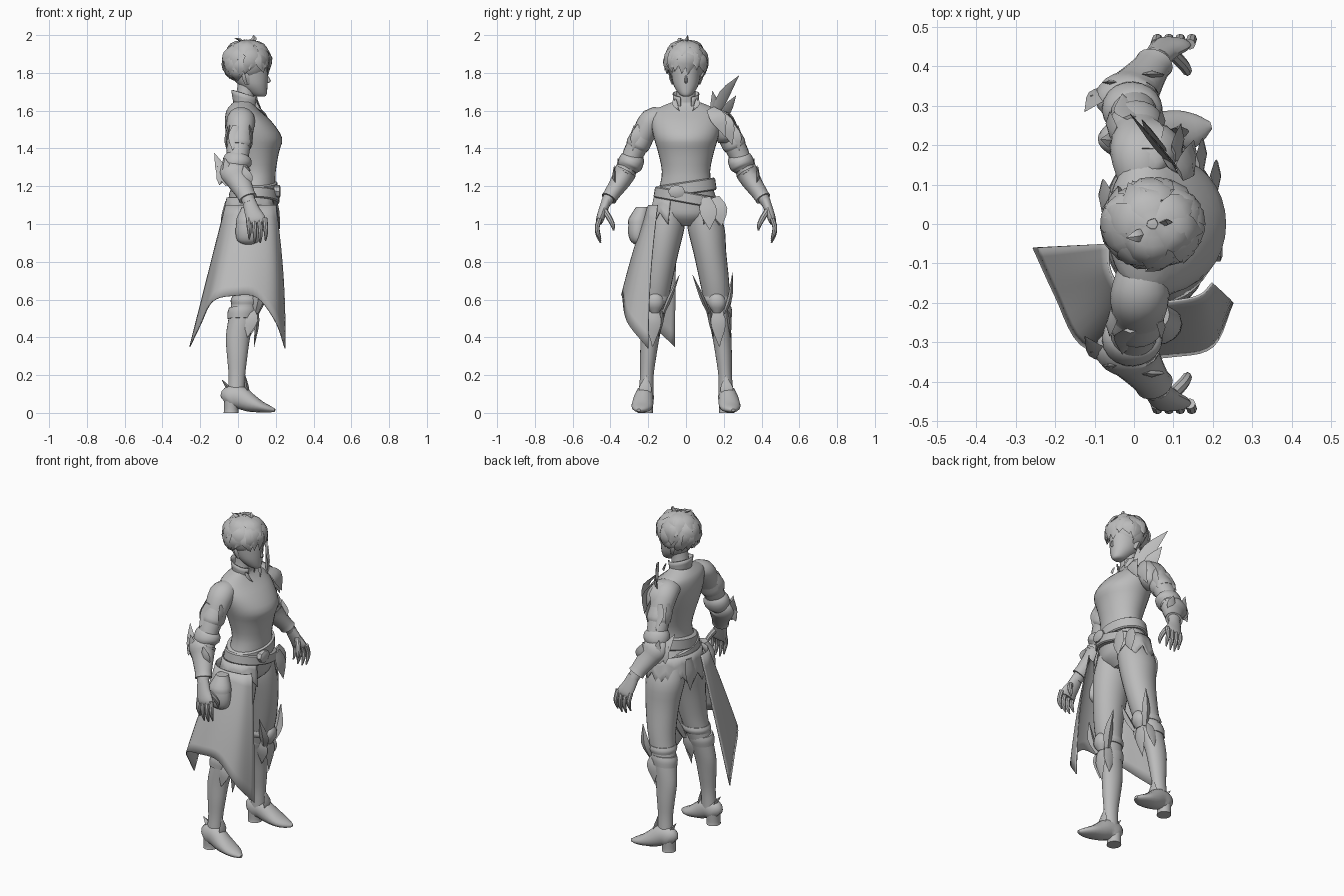
import bpy, bmesh, math, random
from mathutils import Vector

random.seed(4)
X, Y, Z = Vector((1, 0, 0)), Vector((0, 1, 0)), Vector((0, 0, 1))
D = Vector((1, -1, 0)).normalized()
grey = bpy.data.materials.new("plain_grey")
grey.diffuse_color = (0.5, 0.5, 0.5, 1)


def finish(name, bm, angle=40):
    bmesh.ops.recalc_face_normals(bm, faces=bm.faces)
    me = bpy.data.meshes.new(name)
    bm.to_mesh(me)
    bm.free()
    me.materials.append(grey)
    for p in me.polygons:
        p.use_smooth = True
    me.set_sharp_from_angle(angle=math.radians(angle))
    ob = bpy.data.objects.new(name, me)
    bpy.context.collection.objects.link(ob)
    return ob


def spline(pts, k):
    """Catmull-Rom through points of any dimension."""
    p = [Vector(q) for q in pts]
    p = [p[0] * 2 - p[1]] + p + [p[-1] * 2 - p[-2]]
    out = []
    for i in range(1, len(p) - 2):
        a, b, c, d = p[i - 1:i + 3]
        for j in range(k):
            t = j / k
            out.append(0.5 * (2 * b + (c - a) * t + (2 * a - 5 * b + 4 * c - d) * t * t
                              + (3 * b - a - 3 * c + d) * t ** 3))
    return out + [p[-2]]


def loft(name, secs, n=24, ref=None, k=3, tilt=0, side=1):
    """Skin rings (x, y, z, ru, rv); rings are level, or square to the path when ref is given."""
    rings = spline([(x, y * side, z, a, b) for x, y, z, a, b in secs], k)
    cs = [Vector(r[:3]) for r in rings]
    bm = bmesh.new()
    rows = []
    for i, r in enumerate(rings):
        u, v = X, Y
        if ref:
            t = (cs[min(i + 1, len(cs) - 1)] - cs[max(i - 1, 0)]).normalized()
            u = (ref - t * ref.dot(t)).normalized()
            v = t.cross(u)
        row = []
        for j in range(n):
            a = 2 * math.pi * j / n
            q = cs[i] + u * max(r[3], .001) * math.cos(a) + v * max(r[4], .001) * math.sin(a)
            q.z += tilt * q.y
            row.append(bm.verts.new(q))
        rows.append(row)
    for a, b in zip(rows, rows[1:]):
        for j in range(n):
            bm.faces.new((a[j], a[(j + 1) % n], b[(j + 1) % n], b[j]))
    bm.faces.new(rows[0])
    bm.faces.new(rows[-1])
    return finish(name, bm)


def blade(name, pts, w, t, ref, side=1):
    """Pointed leaf with a diamond section along three points."""
    (a, b, c) = pts
    return loft(name, [(*a, w * .6, t * .7), (*b, w, t), (*c, .001, .001)], 4, ref, 3, 0, side)


def sheet(name, f, nu, nv, thick=.006):
    bm = bmesh.new()
    g = [[bm.verts.new(f(i / nu, j / nv)) for j in range(nv + 1)] for i in range(nu + 1)]
    for i in range(nu):
        for j in range(nv):
            bm.faces.new((g[i][j], g[i + 1][j], g[i + 1][j + 1], g[i][j + 1]))
    ob = finish(name, bm)
    m = ob.modifiers.new("thickness", "SOLIDIFY")
    m.thickness, m.offset = thick, 0


# Torso and head
loft("torso", [(.06, 0, .99, .07, .07), (.065, 0, 1.04, .115, .15), (.065, 0, 1.1, .125, .17),
               (.09, 0, 1.2, .107, .14), (.095, 0, 1.28, .105, .128), (.09, 0, 1.38, .127, .148),
               (.087, 0, 1.455, .147, .17), (.055, 0, 1.54, .125, .185), (.027, 0, 1.6, .088, .17),
               (.025, 0, 1.635, .06, .1), (.035, 0, 1.66, .05, .055), (.045, 0, 1.75, .045, .048)], 32)
loft("head", [(.12, 0, 1.675, .022, .016), (.108, 0, 1.687, .044, .036), (.082, 0, 1.73, .074, .064),
              (.064, 0, 1.78, .094, .076), (.057, 0, 1.83, .1, .08), (.05, 0, 1.9, .095, .078),
              (.045, 0, 1.95, .05, .04)])
loft("nose", [(.15, 0, 1.79, .006, .005), (.162, 0, 1.757, .012, .008), (.152, 0, 1.745, .005, .006)], 8)
loft("lips", [(.143, 0, 1.724, .006, .015), (.146, 0, 1.716, .008, .018), (.14, 0, 1.708, .006, .014)], 10)
for s, side in ((1, "left"), (-1, "right")):
    blade(side + "_ear", [(.05, .07, 1.74), (.04, .083, 1.78), (.03, .086, 1.82)], .02, .008, X, s)
    blade(side + "_lapel", [(.095, .06, 1.66), (.108, .058, 1.635), (.125, .035, 1.6)], .014, .005, Y, s)
sheet("collar", lambda u, v: Vector((.035 + (.056 + .012 * v) * math.cos(.45 + u * 5.38),
                                     (.06 + .008 * v) * math.sin(.45 + u * 5.38),
                                     1.615 + .075 * v - .02 * math.cos(.45 + u * 5.38))), 24, 3)

# Hair: cap with overlapping pointed locks
HC, HR = Vector((.047, 0, 1.86)), Vector((.12, .106, .112))


def scalp(polar, az, r):
    p, a = math.radians(polar), az
    return HC + Vector((HR.x * math.sin(p) * math.cos(a), HR.y * math.sin(p) * math.sin(a),
                        HR.z * math.cos(p))) * r


loft("hair_cap", [(HC.x - .004, 0, HC.z + .113 * math.sin(q), .118 * math.cos(q), .104 * math.cos(q))
                  for q in [math.radians(d) for d in (-42, -25, 0, 25, 50, 70, 88)]])
for row, (t0, t1, t2, n) in enumerate([(6, 42, 82, 8), (35, 72, 112, 12), (62, 98, 130, 14), (95, 122, 150, 12)]):
    for i in range(n):
        az = 2 * math.pi * (i + .5 * (row % 2)) / n + random.uniform(-.15, .15)
        front = math.cos(az)
        if row == 3 and front > -.1:
            continue
        cut = 14 * max(0, front) if row == 2 else 0
        j, tw = random.uniform(-8, 8), random.uniform(-.25, .25)
        blade("hair_lock", [scalp(t0, az, .97), scalp(t1 - cut, az + tw, 1.03),
                            scalp(t2 - cut + j, az + tw * 2, (1.12, 1.15, 1.13, 1.08)[row])],
              .038, .012, Vector((-math.sin(az), math.cos(az), 0)))
blade("hair_tuft", [(.06, .0, 1.955), (.085, .005, 1.98), (.08, .01, 2.0)], .014, .008, X)
blade("hair_tuft_back", [(.03, -.02, 1.95), (.01, -.03, 1.975), (-.02, -.035, 1.985)], .016, .008, Y)

for s, side in ((1, "left"), (-1, "right")):
    # Legs and boots
    loft(side + "_leg", [(.065, .085, 1.08, .11, .08), (.065, .106, .98, .115, .098), (.07, .126, .85, .1, .087),
                         (.06, .15, .7, .083, .078), (.043, .163, .6, .073, .07), (.02, .178, .5, .07, .06),
                         (0, .19, .4, .064, .05), (-.004, .2, .3, .054, .043), (-.006, .207, .2, .044, .036),
                         (-.01, .212, .1, .044, .04)], 24, side=s)
    loft(side + "_boot_foot", [(-.072, .215, .06, .02, .03), (-.05, .216, .075, .044, .06),
                               (0, .22, .085, .05, .062), (.06, .228, .055, .056, .05),
                               (.12, .234, .032, .055, .031), (.165, .243, .02, .036, .019),
                               (.195, .25, .014, .01, .008)], 16, Y, side=s)
    loft(side + "_boot_heel", [(-.036, .216, 0, .04, .042), (-.036, .216, .02, .038, .04),
                               (-.035, .216, .08, .04, .044)], 16, side=s)
    blade(side + "_ankle_spur", [(-.045, .21, .1), (-.058, .212, .14), (-.085, .215, .175)], .022, .01, Y, s)
    blade(side + "_ankle_leaf", [(.05, .222, .09), (.047, .215, .13), (.038, .21, .2)], .034, .012, Y, s)
    loft(side + "_boot_top", [(.016, .181, .48, .071, .062), (.022, .177, .515, .077, .067),
                              (.027, .174, .54, .074, .065)], 24, side=s, tilt=.1 * s)
    # Knee guards with upswept wings
    loft(side + "_knee_strap", [(.04, .165, .575, .076, .072), (.043, .163, .595, .082, .078),
                                (.046, .162, .615, .077, .074)], 24, side=s)
    loft(side + "_knee_cap", [(.1, .165, .53, .012, .02), (.105, .165, .57, .03, .045),
                              (.11, .163, .61, .025, .04), (.11, .162, .64, .008, .01)], 12, side=s)
    for w, pts in enumerate(([(.09, .205, .53), (.11, .235, .62), (.12, .246, .745)],
                             [(.095, .12, .53), (.115, .085, .61), (.12, .035, .73)],
                             [(.1, .165, .54), (.1, .172, .47), (.085, .176, .35)],
                             [(.06, .215, .55), (.065, .23, .49), (.05, .235, .4)],
                             [(.075, .125, .55), (.07, .13, .49), (.06, .145, .4)])):
        blade(f"{side}_knee_plate_{w}", pts, .03 if w < 2 else .04, .012, (X, X, Y, X, X)[w], s)
    # Arms
    loft(side + "_arm", [(.02, .11, 1.565, .06, .05), (.015, .18, 1.548, .075, .066), (.01, .232, 1.46, .066, .06),
                         (0, .275, 1.38, .06, .055), (0, .31, 1.3, .055, .05), (.015, .35, 1.23, .052, .046),
                         (.04, .39, 1.17, .042, .036), (.06, .425, 1.11, .033, .027)], 20, X, side=s)
    loft(side + "_sleeve_edge", [(.012, .222, 1.48, .064, .06), (.006, .252, 1.425, .07, .064),
                                 (.004, .262, 1.405, .06, .058)], 20, X, side=s)
    loft(side + "_rolled_cuff", [(0, .272, 1.37, .052, .05), (-.004, .282, 1.345, .074, .064),
                                 (-.004, .3, 1.31, .075, .066), (0, .31, 1.285, .055, .05)], 20, X, side=s)
    loft(side + "_bracer", [(-.01, .305, 1.3, .07, .05), (-.016, .322, 1.275, .083, .06), (.004, .345, 1.23, .066, .053),
                            (.04, .392, 1.16, .049, .042), (.052, .408, 1.135, .05, .042)], 20, X, side=s)
    for w, pts in enumerate(([(-.05, .35, 1.21), (-.085, .33, 1.28), (-.125, .285, 1.375)],
                             [(-.02, .365, 1.2), (-.05, .36, 1.27), (-.07, .36, 1.35)],
                             [(-.04, .34, 1.26), (-.08, .335, 1.23), (-.11, .325, 1.31)],
                             [(.04, .37, 1.2), (.045, .38, 1.25), (.03, .38, 1.31)],
                             [(-.01, .27, 1.52), (-.02, .29, 1.46), (-.03, .33, 1.39)],
                             [(.06, .24, 1.52), (.07, .262, 1.46), (.062, .283, 1.39)],
                             [(-.045, .23, 1.52), (-.062, .255, 1.45), (-.057, .275, 1.38)])):
        blade(f"{side}_arm_plate_{w}", pts, .032, .01, X if w not in (5, 6) else Y, s)
    # Hands
    loft(side + "_palm", [(.058, .42, 1.125, .034, .026), (.075, .44, 1.07, .042, .024),
                          (.095, .455, 1.025, .05, .021), (.1, .458, 1.005, .045, .014)], 14, X, side=s)
    for f in range(4):
        x, drop = .055 + .029 * f, (.02, 0, 0, .012)[f]
        loft(f"{side}_finger_{f}", [(x, .456, 1.03, .014, .014), (x + .004, .47, .985, .013, .013),
                                    (x + .006, .466, .94 + drop, .011, .011),
                                    (x + .004, .452, .9 + drop, .004, .004)], 8, X, side=s)
    loft(side + "_thumb", [(.1, .43, 1.07, .016, .016), (.125, .405, 1.03, .015, .015),
                           (.135, .388, .995, .012, .012), (.135, .383, .965, .004, .004)], 8, X, side=s)

# Left shoulder guard with feather blades
loft("shoulder_guard", [(.05, .2, 1.43, .02, .03), (.05, .205, 1.46, .06, .05), (.045, .188, 1.54, .075, .063),
                        (.035, .168, 1.6, .05, .045), (.035, .155, 1.615, .02, .02)], 12)
for w, pts in enumerate(([(.1, .15, 1.58), (.055, .2, 1.68), (-.01, .28, 1.785)],
                         [(.1, .14, 1.58), (.09, .15, 1.64), (.09, .14, 1.705)],
                         [(.07, .18, 1.57), (.05, .22, 1.61), (.02, .265, 1.68)],
                         [(.115, .13, 1.61), (.15, .17, 1.56), (.15, .21, 1.46)],
                         [(.1, .18, 1.58), (.12, .215, 1.52), (.11, .245, 1.42)],
                         [(.03, .19, 1.61), (.03, .245, 1.56), (.03, .28, 1.47)])):
    blade(f"shoulder_feather_{w}", pts, (.038, .028, .035, .042, .042, .045)[w], .008, (D, D, D, Y, Y, X)[w])

# Crossed belts and buckle
for name, z, tilt, h, g in (("upper_belt", 1.19, .15, .034, 0), ("lower_belt", 1.14, -.18, .03, .01)):
    loft(name, [(.083, 0, z - h, .12 + g, .156 + g), (.083, 0, z - h + .006, .126 + g, .162 + g),
                (.086, 0, z + h - .006, .122 + g, .154 + g), (.086, 0, z + h, .113 + g, .146 + g)],
         32, tilt=tilt, k=1)
loft("buckle", [(.19, -.05, 1.172, .035, .045), (.219, -.05, 1.172, .035, .045), (.225, -.05, 1.172, .025, .032)],
     8, Z, 1)


# Jagged hip skirt, shorter at the front
def hip_skirt(u, v):
    a = .5 + u * (2 * math.pi - 1)
    zig = abs((u * 9) % 1 - .5) * 2
    drop = (.07 + .05 * (1 - math.cos(a)) / 2 + .07 * zig) * v
    return Vector((.07 + (.128 + .02 * v) * math.cos(a), (.168 + .028 * v) * math.sin(a), 1.14 - drop))


sheet("hip_skirt", hip_skirt, 54, 3)
for w, pts in enumerate(([(.195, .1, 1.14), (.21, .12, 1.06), (.22, .125, .97)],
                         [(.16, .15, 1.14), (.175, .175, 1.07), (.18, .19, .99)],
                         [(-.06, .06, 1.12), (-.08, .07, 1.03), (-.085, .08, .94)])):
    blade(f"hip_plate_{w}", pts, .045, .01, Y)

# Long side coat panel with two trailing points
top = spline([(-.065, -.05, 1.1), (-.06, -.12, 1.1), (-.02, -.175, 1.1), (.05, -.197, 1.1), (.12, -.193, 1.1),
              (.17, -.18, 1.1), (.2, -.15, 1.1)], 5)
hem = spline([(-.255, -.06, .35), (-.2, -.18, .465), (-.135, -.305, .59), (-.02, -.338, .62), (.1, -.335, .61),
              (.2, -.31, .48), (.25, -.2, .34)], 5)


def coat(u, v):
    i = round(u * 30)
    p = top[i].lerp(hem[i], v)
    p.y -= .012 * math.sin(math.pi * v) * u
    p.x += .035 * math.sin(math.pi * v) * max(0, u - .6)
    return p


sheet("coat_panel", coat, 30, 10)

# Side pouch hung from the belt
loft("pouch", [(.055, -.25, .89, .03, .02), (.055, -.255, .915, .06, .042), (.055, -.255, .97, .068, .052),
               (.055, -.246, 1.04, .055, .048), (.055, -.225, 1.085, .035, .03)], 16)
loft("pouch_flap", [(.055, -.252, 1.0, .067, .056), (.055, -.249, 1.03, .062, .054), (.055, -.23, 1.09, .035, .035)], 16)
